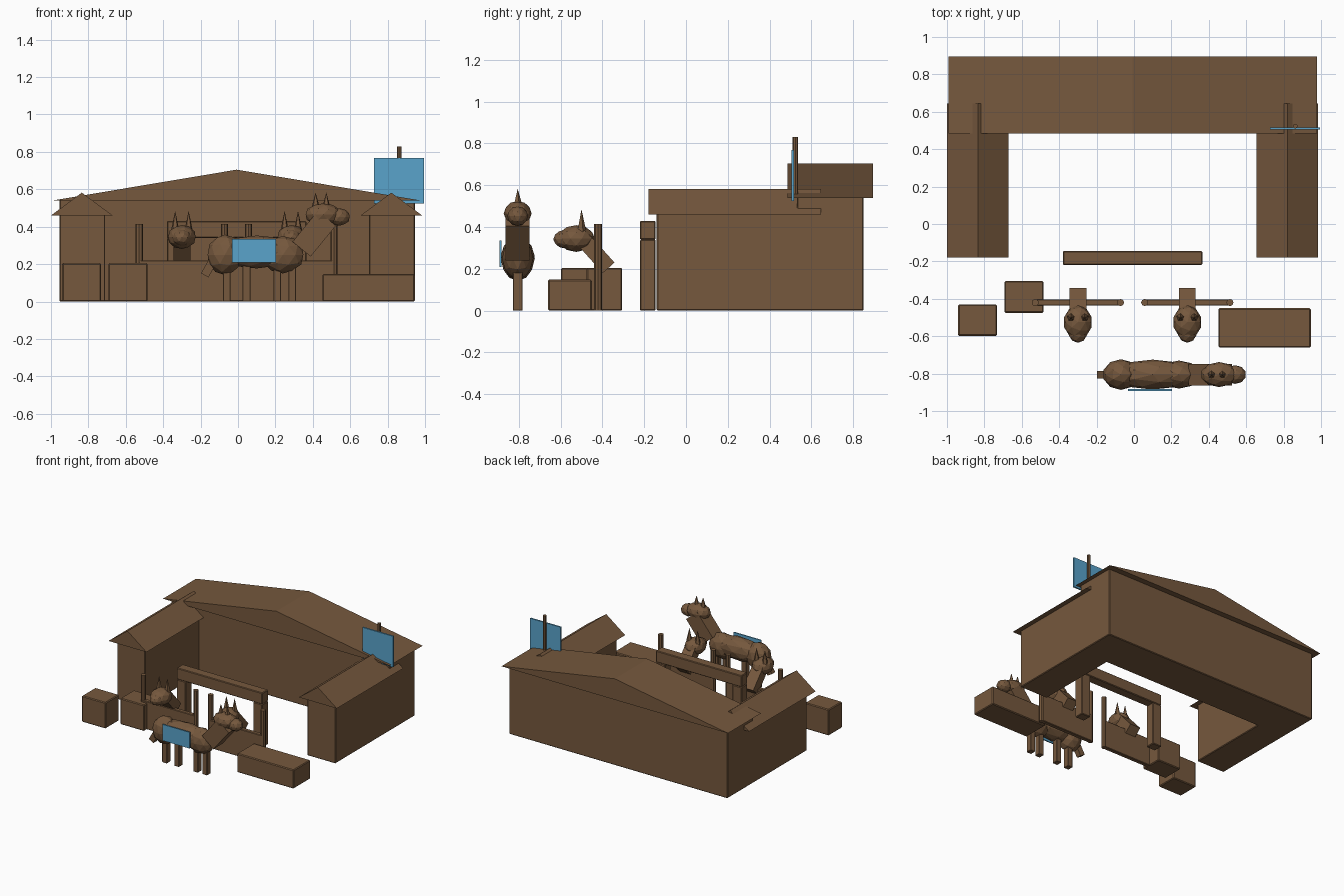
import bpy, bmesh, math
from mathutils import Vector, Matrix

if "Cube" in bpy.data.objects:
    bpy.data.objects.remove(bpy.data.objects["Cube"])


def material(name, rgb):
    m = bpy.data.materials.new(name)
    m.diffuse_color = (*rgb, 1)
    m.use_nodes = True
    m.node_tree.nodes["Principled BSDF"].inputs["Base Color"].default_value = m.diffuse_color
    return m


BROWN = material("brown wood", (0.18, 0.098, 0.047))
BLUE = material("blue cloth", (0.10, 0.37, 0.60))


def finish(name, bm, mat=BROWN):
    bmesh.ops.recalc_face_normals(bm, faces=bm.faces)
    me = bpy.data.meshes.new(name)
    bm.to_mesh(me)
    bm.free()
    me.materials.append(mat)
    ob = bpy.data.objects.new(name, me)
    bpy.context.collection.objects.link(ob)
    return ob


def box(name, lo, hi, mat=BROWN, bevel=0.0):
    lo, hi = Vector(lo), Vector(hi)
    bm = bmesh.new()
    bmesh.ops.create_cube(bm, size=1, matrix=Matrix.Translation((lo + hi) / 2) @ Matrix.Diagonal((*(hi - lo), 1)))
    ob = finish(name, bm, mat)
    if bevel:
        mod = ob.modifiers.new("bevel", "BEVEL")
        mod.width, mod.segments = bevel, 1
    return ob


def beam(name, a, b, sx, sy):
    """Box running from a to b, for necks and tail."""
    a, b = Vector(a), Vector(b)
    d = b - a
    rot = Vector((0, 0, 1)).rotation_difference(d).to_matrix().to_4x4()
    bm = bmesh.new()
    bmesh.ops.create_cube(bm, size=1, matrix=Matrix.Translation((a + b) / 2) @ rot @ Matrix.Diagonal((sx, sy, d.length, 1)))
    return finish(name, bm)


def blob(name, c, r):
    bm = bmesh.new()
    bmesh.ops.create_icosphere(bm, subdivisions=2, radius=1, matrix=Matrix.Translation(c) @ Matrix.Diagonal((*r, 1)))
    return finish(name, bm)


def cone(name, c, r1, r2, h, n):
    """Upright cone or cylinder standing on point c."""
    bm = bmesh.new()
    bmesh.ops.create_cone(bm, cap_ends=True, segments=n, radius1=r1, radius2=r2, depth=h,
                          matrix=Matrix.Translation(Vector(c) + Vector((0, 0, h / 2))))
    return finish(name, bm)


def gable(name, cx, half, y0, y1, z0, z1):
    bm = bmesh.new()
    f = bm.faces.new([bm.verts.new(p) for p in
                      ((cx - half, y0, z0), (cx + half, y0, z0), (cx, y0, z1))])
    g = bmesh.ops.extrude_face_region(bm, geom=[f])
    bmesh.ops.translate(bm, vec=(0, y1 - y0, 0), verts=[v for v in g["geom"] if isinstance(v, bmesh.types.BMVert)])
    return finish(name, bm)


# Stable building: back block, two wings and their roofs
box("back_block", (-0.955, 0.53, 0), (0.945, 0.85, 0.545), bevel=0.005)
gable("main_roof", -0.007, 0.985, 0.485, 0.895, 0.54, 0.705)
for side, cx in (("left", -0.835), ("right", 0.82)):
    box(side + "_wing", (cx - 0.12, -0.14, 0), (cx + 0.125, 0.54, 0.465), bevel=0.005)
    gable(side + "_wing_roof", cx, 0.165, -0.18, 0.645, 0.46, 0.582)

# Flag on the right wing
cone("flag_pole", (0.862, 0.523, 0.49), 0.013, 0.013, 0.34, 8)
box("flag", (0.728, 0.504, 0.525), (0.995, 0.516, 0.768), BLUE)

# Gateway
box("gate_beam", (-0.38, -0.22, 0.34), (0.365, -0.145, 0.43), bevel=0.005)
for x in (-0.34, 0.325):
    box("gate_post", (x - 0.04, -0.22, 0), (x + 0.04, -0.145, 0.34), bevel=0.005)

# Stalls with low fence, round posts and a horse looking over
for cx in (-0.3, 0.285):
    box("stall_fence", (cx - 0.235, -0.437, 0), (cx + 0.235, -0.403, 0.22), bevel=0.004)
    for s in (-1, 1):
        cone("stall_post", (cx + s * 0.228, -0.42, 0), 0.019, 0.019, 0.415, 8)
        cone("stall_horse_ear", (cx + s * 0.036, -0.5, 0.375), 0.024, 0, 0.11, 5)
    beam("stall_horse_neck", (cx, -0.37, 0.205), (cx, -0.50, 0.35), 0.09, 0.075)
    blob("stall_horse_head", (cx, -0.525, 0.345), (0.077, 0.09, 0.064))
    blob("stall_horse_muzzle", (cx, -0.575, 0.342), (0.052, 0.06, 0.045))

# Hay bales and trough
box("left_bale", (-0.94, -0.598, 0), (-0.733, -0.43, 0.205), bevel=0.006)
box("middle_bale", (-0.692, -0.475, 0), (-0.484, -0.305, 0.205), bevel=0.006)
box("trough", (0.452, -0.66, 0), (0.945, -0.45, 0.148), bevel=0.006)

# Standing horse
Y = -0.805
blob("horse_rump", (-0.07, Y, 0.25), (0.097, 0.082, 0.108))
blob("horse_barrel", (0.1, Y, 0.265), (0.235, 0.08, 0.088))
blob("horse_chest", (0.24, Y, 0.25), (0.115, 0.075, 0.1))
beam("horse_neck", (0.34, Y, 0.28), (0.475, Y, 0.445), 0.125, 0.115)
blob("horse_head", (0.455, Y, 0.465), (0.098, 0.067, 0.06))
blob("horse_muzzle", (0.54, Y, 0.452), (0.06, 0.05, 0.047))
for x in (0.415, 0.472):
    cone("horse_ear", (x, Y, 0.495), 0.025, 0, 0.088, 5)
for x in (-0.06, 0.045, 0.21, 0.29):
    box("horse_leg", (x - 0.021, Y - 0.023, 0), (x + 0.021, Y + 0.023, 0.21), bevel=0.003)
beam("horse_tail", (-0.13, Y, 0.225), (-0.178, Y, 0.14), 0.045, 0.04)
box("saddle_cloth", (-0.032, -0.892, 0.208), (0.204, -0.883, 0.335), BLUE)
